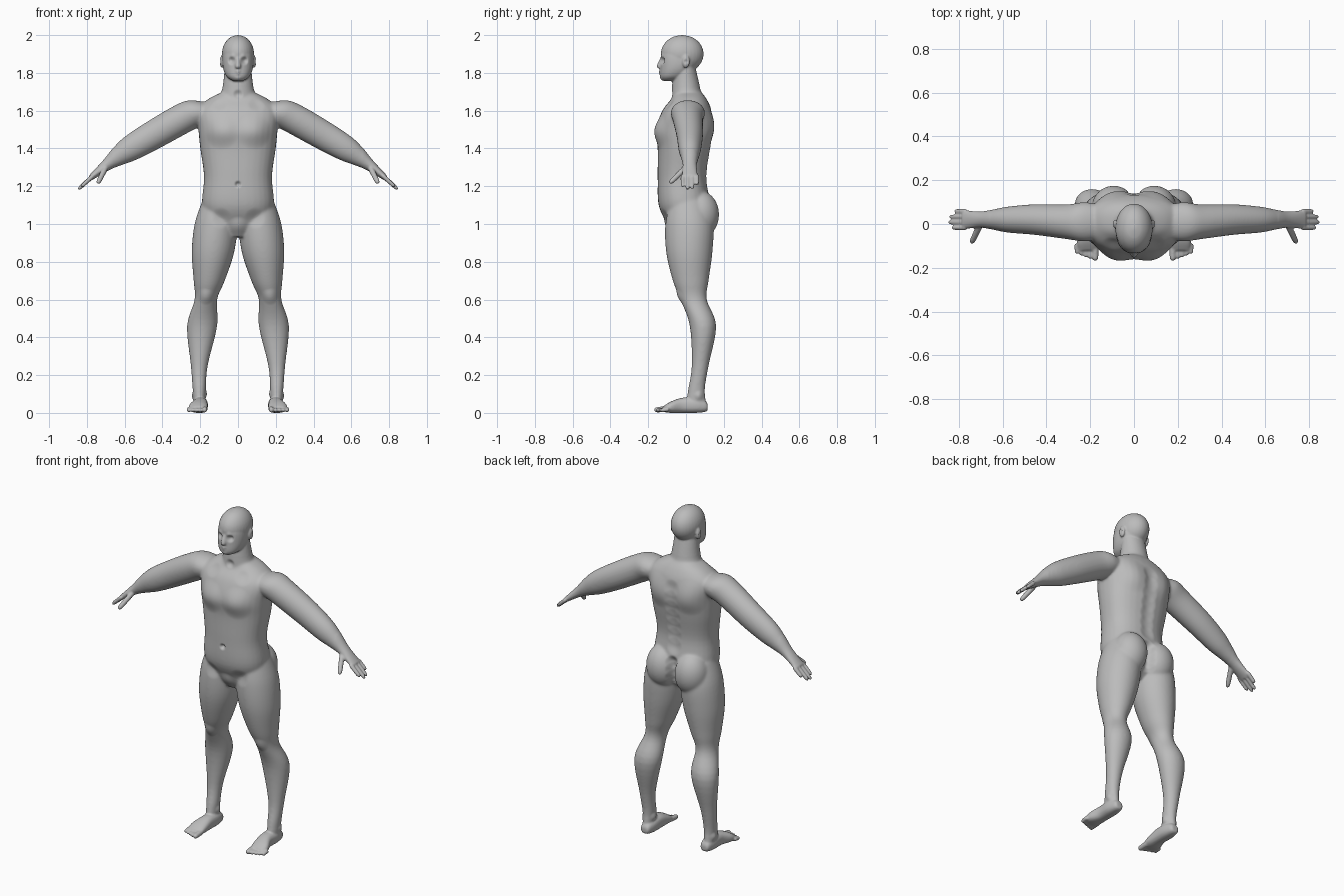
import bpy, bmesh, math
from mathutils import Vector, kdtree

cube = bpy.data.objects.get("Cube")
if cube:
    bpy.data.objects.remove(cube)

RIGHTWARD, BACK, UP = Vector((1, 0, 0)), Vector((0, 1, 0)), Vector((0, 0, 1))
FRONT = -BACK
SIDES = (1, -1)
skin = bpy.data.materials.new("skin grey")
skin.use_nodes = True
skin.diffuse_color = (.5, .5, .5, 1)
skin.node_tree.nodes["Principled BSDF"].inputs["Base Color"].default_value = skin.diffuse_color
bm = bmesh.new()


def spline(rows, steps=5):
    """Catmull-Rom interpolation of every column of a row table."""
    last = len(rows) - 1
    for i in range(last):
        quad = [rows[min(max(k, 0), last)] for k in range(i - 1, i + 3)]
        for s in range(steps):
            t = s / steps
            yield [b + t * ((c - a) + t * ((2 * a - 5 * b + 4 * c - d) + t * (3 * (b - c) + d - a))) / 2
                   for a, b, c, d in zip(*quad)]
    yield rows[last]


def loft(rows, u, v, side=1, power=2, count=32):
    """Skin of superellipse rings; each row is x, y, z, half size on u, half size on v."""
    rings = []
    for x, y, z, half_u, half_v in spline(rows):
        ring = []
        for k in range(count):
            angle = math.tau * k / count
            c, s = math.cos(angle), math.sin(angle)
            point = Vector((x, y, z)) + u * half_u * math.copysign(abs(c) ** (2 / power), c)
            point += v * half_v * math.copysign(abs(s) ** (2 / power), s)
            ring.append(bm.verts.new((point.x * side, point.y, point.z)))
        rings.append(ring)
    for low, high in zip(rings, rings[1:]):
        for k in range(count):
            following = (k + 1) % count
            bm.faces.new((low[k], low[following], high[following], high[k]))
    bm.faces.new(rings[0])
    bm.faces.new(rings[-1])


def upright(rows, side=1, power=2):
    """Vertical loft; each row is z, inner x, outer x, front y, back y."""
    loft([((inner + outer) / 2, (front + back) / 2, z, (outer - inner) / 2, (back - front) / 2)
          for z, inner, outer, front, back in rows], RIGHTWARD, BACK, side, power)


def central(rows, power=2):
    """Symmetrical vertical loft; each row is z, half width, front y, back y."""
    upright([(z, -half, half, front, back) for z, half, front, back in rows], power=power)


def digit(start, end, radius, side):
    """Round-ended finger or toe."""
    start, end = Vector(start), Vector(end)
    axis = (end - start).normalized()
    u = axis.cross(BACK if abs(axis.y) < abs(axis.z) else UP).normalized()
    rows = []
    for t, swell in ((0, .6), (.1, 1), (.5, 1), (.85, .9), (.96, .6), (1, .2)):
        rows.append((*start.lerp(end, t), radius * swell, radius * swell))
    loft(rows, u, axis.cross(u), side, count=12)


def ellipsoid(centre, size, side=1, rings=9):
    x, y, z = centre
    half_x, half_y, half_z = size
    rows = []
    for k in range(rings):
        angle = math.pi * (k + .2) / (rings - .6)
        wide, high = math.sin(angle), math.cos(angle)
        rows.append((x, y, z - half_z * high, half_x * wide, half_y * wide))
    loft(rows, RIGHTWARD, BACK, side)


# Torso
central([(.93, .04, -.07, .06), (1, .15, -.1, .12), (1.1, .19, -.145, .13), (1.25, .18, -.15, .11),
         (1.4, .2, -.15, .13), (1.5, .21, -.16, .145), (1.6, .22, -.125, .135),
         (1.66, .16, -.08, .11), (1.7, .08, -.06, .08)], power=2.3)
# Neck
central([(1.6, .12, -.08, .1), (1.72, .083, -.075, .075), (1.83, .07, -.06, .05)])
# Skull, face and nose
ellipsoid((0, -.02, 1.9), (.085, .113, .1))
central([(1.757, .025, -.12, -.06), (1.78, .06, -.135, 0), (1.83, .08, -.135, .05),
         (1.9, .08, -.13, .07), (1.95, .06, -.1, .05)], power=2.2)
central([(1.82, .008, -.14, -.11), (1.835, .017, -.155, -.11), (1.88, .007, -.136, -.11)])

leg = [(1.12, .03, .19, -.09, .11), (1, .005, .23, -.11, .145), (.85, .02, .245, -.105, .14),
       (.7, .07, .235, -.07, .12), (.6, .11, .23, -.03, .11), (.46, .11, .27, .02, .16),
       (.25, .16, .25, .03, .12), (.12, .17, .24, .01, .1), (.03, .175, .235, 0, .11)]
foot = [(.2, .115, .03, .02, .015), (.2, .1, .035, .03, .03), (.2, .05, .04, .04, .04),
        (.2, -.02, .04, .04, .04), (.21, -.08, .03, .05, .03), (.21, -.12, .02, .045, .015)]
arm = [(.14, .01, 1.6, .07, .05), (.22, .01, 1.59, .09, .075), (.3, .01, 1.555, .08, .08),
       (.45, .02, 1.47, .07, .077), (.57, .02, 1.4, .06, .068), (.64, .02, 1.355, .047, .05),
       (.7, .02, 1.31, .037, .03), (.78, .02, 1.245, .044, .015)]
across_arm = Vector((.5, 0, .87))

for side in SIDES:
    upright(leg, side)
    loft(foot, RIGHTWARD, UP, side, power=2.4)
    loft(arm, BACK, across_arm, side)
    # Buttock and ear
    ellipsoid((.093, .075, 1.05), (.1, .1, .125), side)
    ellipsoid((.085, 0, 1.86), (.011, .02, .034), side)
    # Fingers, from index to little, then thumb
    for k in range(4):
        y, reach = .025 * k - .017, .072 - .01 * (k - 1.3) ** 2
        digit((.765, y, 1.257), (.775 + reach, y, 1.247 - reach * .9), .0115, side)
    digit((.7, 0, 1.3), (.742, -.087, 1.215), .0145, side)
    # Toes, from big to little
    digit((.177, -.09, .022), (.177, -.168, .015), .0155, side)
    for k in range(4):
        x = .2 + .02 * k
        digit((x, -.09, .02), (x, -.16 + .008 * k, .013), .0115, side)

bmesh.ops.recalc_face_normals(bm, faces=bm.faces)
mesh = bpy.data.meshes.new("body")
bm.to_mesh(mesh)
bm.free()
mesh.materials.append(skin)
body = bpy.data.objects.new("body", mesh)
bpy.context.collection.objects.link(body)
bpy.context.view_layer.objects.active = body
body.select_set(True)


def apply(kind, **settings):
    modifier = body.modifiers.new(kind.title(), kind)
    for key, value in settings.items():
        setattr(modifier, key, value)
    bpy.ops.object.modifier_apply(modifier=modifier.name)


# Fuse the parts into one skin, blending the limbs more than hands, feet and face
apply("REMESH", mode="VOXEL", voxel_size=.0055)
soft = body.vertex_groups.new(name="soft")
soft.add([point.index for point in body.data.vertices
          if abs(point.co.x) < .66 and .1 < point.co.z < 1.73], 1, "REPLACE")
apply("SMOOTH", factor=.5, iterations=22, vertex_group="soft")
apply("SMOOTH", factor=.5, iterations=3)

points = body.data.vertices
tree = kdtree.KDTree(len(points))
for point in points:
    tree.insert(point.co, point.index)
tree.balance()


def sculpt(centre, radius, push):
    """Soft brush stroke, mirrored when it lies off the centre line."""
    for side in SIDES if centre[0] else (1,):
        mirror = Vector((side, 1, 1))
        for _, index, distance in tree.find_range(Vector(centre) * mirror, radius):
            points[index].co += push * mirror * (1 - (distance / radius) ** 2) ** 2


# Face: eye sockets, eyelids, brows, lips, mouth line, chin, ear bowls
sculpt((.034, -.126, 1.866), radius=.026, push=BACK * .015)
sculpt((.034, -.115, 1.863), radius=.013, push=FRONT * .006)
sculpt((.03, -.13, 1.888), radius=.022, push=FRONT * .004)
sculpt((0, -.135, 1.803), radius=.022, push=FRONT * .008)
sculpt((.01, -.14, 1.8), radius=.012, push=BACK * .005)
sculpt((0, -.13, 1.77), radius=.025, push=FRONT * .005)
sculpt((.098, 0, 1.86), radius=.015, push=RIGHTWARD * -.007)
# Front: navel, chest, throat notch, collar hollows, groin and its creases
sculpt((0, -.15, 1.21), radius=.02, push=BACK * .016)
sculpt((.09, -.15, 1.49), radius=.1, push=FRONT * .014)
sculpt((0, -.07, 1.685), radius=.03, push=BACK * .012)
sculpt((.1, -.1, 1.635), radius=.05, push=BACK * .008)
sculpt((0, -.1, .985), radius=.06, push=FRONT * .012)
sculpt((.09, -.12, 1.03), radius=.06, push=BACK * .008)
# Back: shoulder blades, spine groove and cleft
sculpt((.11, .13, 1.52), radius=.11, push=BACK * .014)
for k in range(7):
    sculpt((0, .125, 1.2 + .06 * k), radius=.055, push=FRONT * .009)
for k in range(4):
    sculpt((0, .13, .97 + .045 * k), radius=.045, push=FRONT * .022)
# Legs: kneecaps and ankle bones
sculpt((.17, -.035, .615), radius=.05, push=FRONT * .008)
sculpt((.172, .06, .1), radius=.03, push=RIGHTWARD * -.007)
sculpt((.238, .07, .09), radius=.03, push=RIGHTWARD * .007)

bpy.ops.object.shade_smooth()
